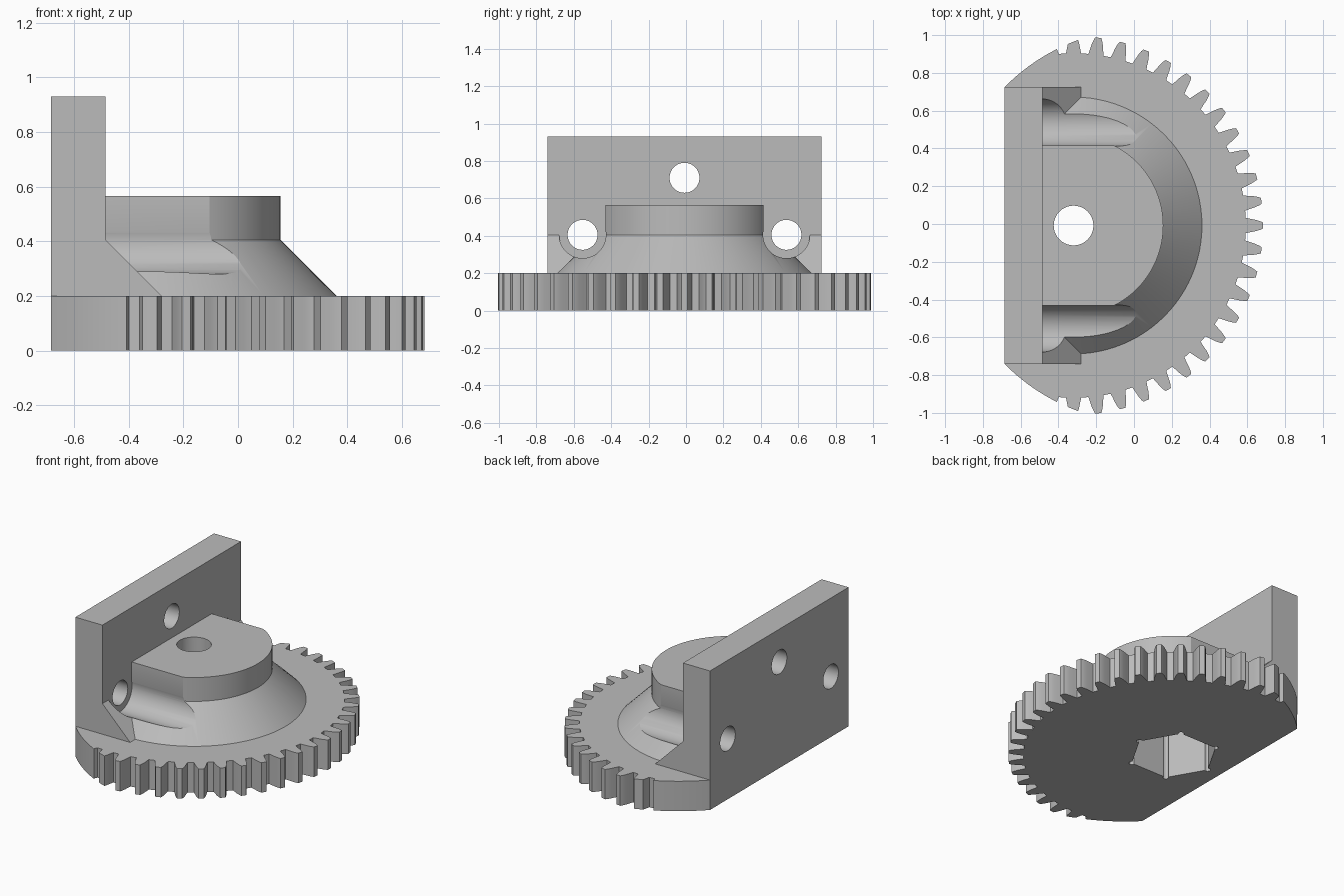
import bpy, bmesh, math
from mathutils import Matrix, Vector

if "Cube" in bpy.data.objects:
    bpy.data.objects.remove(bpy.data.objects["Cube"], do_unlink=True)

CX, CY = -0.32, -0.008      # gear axis
TEETH = 48
BACK, FACE = -0.685, -0.485  # bracket plate back and front in x

grey = bpy.data.materials.new("plain grey")
grey.use_nodes = True
grey.diffuse_color = (0.5, 0.5, 0.5, 1)
grey.node_tree.nodes["Principled BSDF"].inputs["Base Color"].default_value = (0.5, 0.5, 0.5, 1)


def prism(name, points, start, vector):
    """Extrude a closed outline of 3D points along a vector."""
    bm = bmesh.new()
    face = bm.faces.new([bm.verts.new(Vector(p) + Vector(start)) for p in points])
    moved = bmesh.ops.extrude_face_region(bm, geom=[face])["geom"]
    bmesh.ops.translate(bm, vec=vector, verts=[v for v in moved if isinstance(v, bmesh.types.BMVert)])
    return finish(name, bm)


def finish(name, bm):
    bmesh.ops.recalc_face_normals(bm, faces=bm.faces)
    mesh = bpy.data.meshes.new(name)
    bm.to_mesh(mesh)
    bm.free()
    mesh.materials.append(grey)
    obj = bpy.data.objects.new(name, mesh)
    bpy.context.collection.objects.link(obj)
    return obj


def polar(radius, angle):
    return (radius * math.cos(angle), radius * math.sin(angle), 0)


def cylinder(name, radius, centre, axis, length, sides=64):
    bm = bmesh.new()
    turn = Vector((0, 0, 1)).rotation_difference(Vector(axis)).to_matrix().to_4x4()
    shift = Matrix.Translation(Vector(centre) + Vector(axis) * length / 2)
    bmesh.ops.create_cone(bm, cap_ends=True, segments=sides, radius1=radius,
                          radius2=radius, depth=length, matrix=shift @ turn)
    return finish(name, bm)


def box(name, low, high):
    low, high = Vector(low), Vector(high)
    size = high - low
    outline = [(0, 0, 0), (size.x, 0, 0), (size.x, size.y, 0), (0, size.y, 0)]
    return prism(name, outline, low, (0, 0, size.z))


def combine(target, operation, *tools):
    """Apply exact booleans and discard the tools."""
    for tool in tools:
        mod = target.modifiers.new("combine", "BOOLEAN")
        mod.operation, mod.solver, mod.object = operation, "EXACT", tool
        bpy.context.view_layer.update()
        graph = bpy.context.evaluated_depsgraph_get()
        mesh = bpy.data.meshes.new_from_object(target.evaluated_get(graph))
        target.modifiers.clear()
        target.data = mesh
        bpy.data.objects.remove(tool, do_unlink=True)


# Gear rim: each tooth is a tapered flank profile between root arcs
pitch = 2 * math.pi / TEETH
flank = [(0.912, 0.34), (0.935, 0.29), (0.965, 0.235), (0.99, 0.17), (1.003, 0.12)]
outline = []
for i in range(TEETH):
    outline += [polar(r, (i - w) * pitch) for r, w in flank]
    outline += [polar(r, (i + w) * pitch) for r, w in reversed(flank)]
body = prism("gear_bracket", outline, (CX, CY, 0), (0, 0, 0.2))

# Rounded trim at the back of the rim
combine(body, "INTERSECT", cylinder("trim", 1.045, (0.06, CY, -0.1), (0, 0, 1), 0.5, 160))

# Hub: cone below a short cylinder
bm = bmesh.new()
profile = [(0, 0.1), (0.68, 0.1), (0.68, 0.2), (0.475, 0.405), (0.475, 0.565), (0, 0.565)]
verts = [bm.verts.new((r, 0, z)) for r, z in profile]
edges = [bm.edges.new(pair) for pair in zip(verts, verts[1:])]
bmesh.ops.spin(bm, geom=verts + edges, axis=(0, 0, 1), cent=(0, 0, 0),
               angle=2 * math.pi, steps=96)
bmesh.ops.remove_doubles(bm, verts=bm.verts, dist=1e-5)
bmesh.ops.translate(bm, vec=(CX, CY, 0), verts=bm.verts)
hub = finish("hub", bm)
combine(hub, "DIFFERENCE", box("hub_back", (-2, -1, 0), (-0.55, 1, 1)))

# Upright plate with sloped foot
side = [(-0.9, 0, 0.1), (-0.9, 0, 0.93), (FACE, 0, 0.93), (FACE, 0, 0.405),
        (-0.28, 0, 0.2), (-0.28, 0, 0.1)]
plate = prism("plate", side, (0, CY - 0.733, 0), (0, 1.466, 0))
combine(hub, "UNION", plate)

# Screw channels and flats on both sides
for s in (-1, 1):
    y = CY + s * 0.545
    inner, outer = CY + s * 0.423, CY + s * 1.0
    combine(hub, "DIFFERENCE",
            box("flat", (FACE, min(inner, outer), 0.405), (0.4, max(inner, outer), 0.7)),
            cylinder("channel", 0.125, (FACE, y, 0.405), (1, 0, 0), 0.9),
            cylinder("screw_hole", 0.08, (-1, y, 0.405), (1, 0, 0), 0.7))
combine(hub, "DIFFERENCE", cylinder("top_hole", 0.08, (-1, CY, 0.71), (1, 0, 0), 0.9))
combine(body, "UNION", hub)

# Flat back
combine(body, "DIFFERENCE", box("back_cut", (-2, -2, -1), (BACK, 2, 2)))

# Shaft hole and hexagonal socket with relieved corners
combine(body, "DIFFERENCE", cylinder("shaft_hole", 0.105, (CX, CY, -0.1), (0, 0, 1), 1))
hexagon = [polar(0.27, k * math.pi / 3) for k in range(6)]
socket = prism("socket", hexagon, (CX, CY, -0.1), (0, 0, 0.5))
for corner in hexagon:
    combine(socket, "UNION", cylinder("relief", 0.018, (CX + corner[0], CY + corner[1], -0.1),
                                      (0, 0, 1), 0.5, 12))
combine(body, "DIFFERENCE", socket)

# Smooth the curved walls, keep sharp edges
bpy.ops.object.select_all(action="DESELECT")
body.select_set(True)
bpy.context.view_layer.objects.active = body
bpy.ops.object.shade_smooth_by_angle(angle=math.radians(25))
